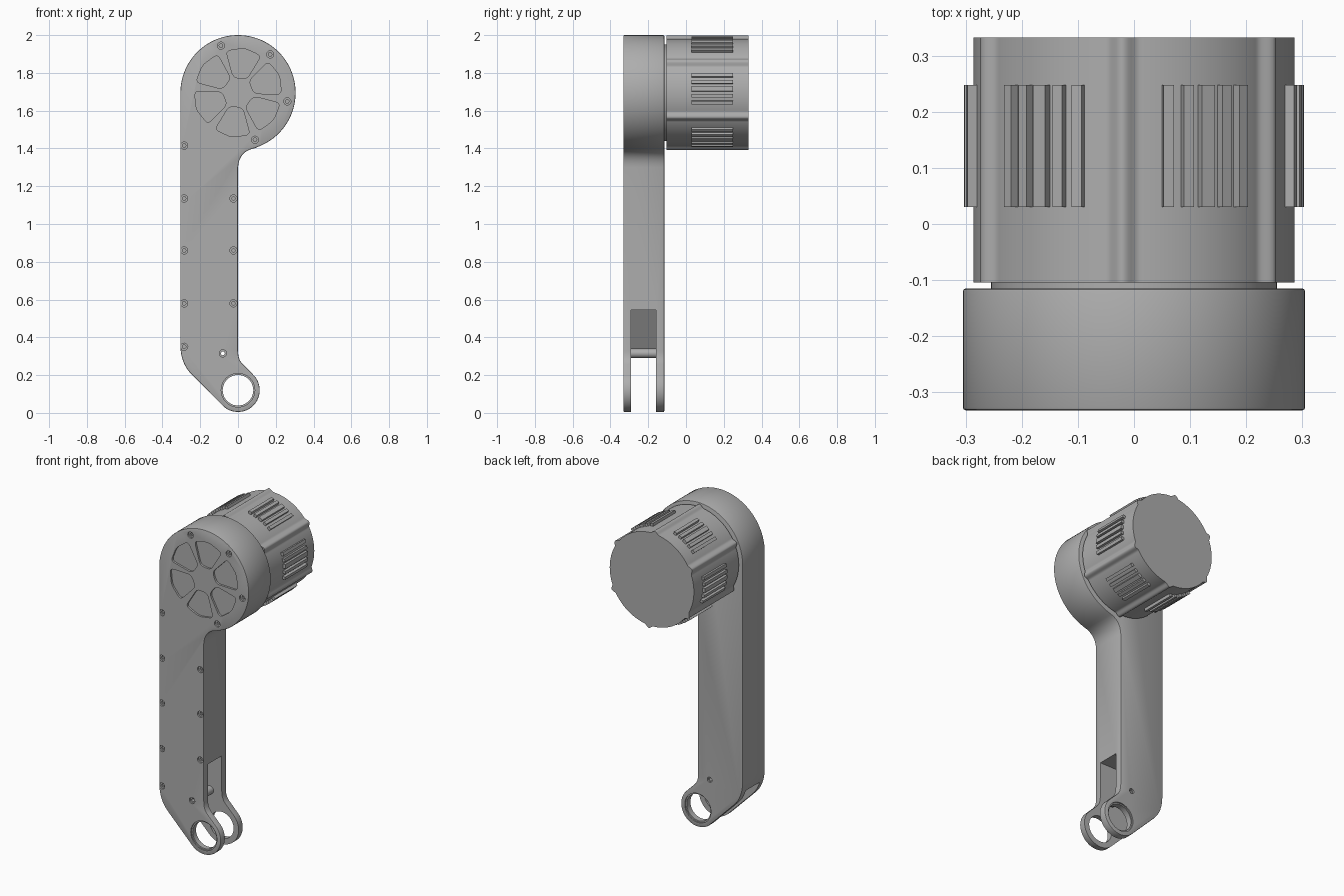
import bpy, bmesh
from math import sin, cos, radians, pi
from mathutils import Vector

cube = bpy.data.objects.get("Cube")
if cube:
    bpy.data.objects.remove(cube, do_unlink=True)

grey = bpy.data.materials.new("machined grey")
grey.use_nodes = True
grey.diffuse_color = (0.42, 0.42, 0.42, 1)
grey.node_tree.nodes["Principled BSDF"].inputs["Base Color"].default_value = grey.diffuse_color

FRONT, BACK, END = -0.332, -0.115, 0.332
HEAD = (0, 1.695)
EYE = (0, 0.12)


def polar(centre, r, deg):
    return (centre[0] + r * cos(radians(deg)), centre[1] + r * sin(radians(deg)))


def arc(centre, r, a0, a1, n):
    return [polar(centre, r, a0 + (a1 - a0) * i / n) for i in range(n + 1)]


def circle(centre, r, n=24):
    return arc(centre, r, 0, 360, n)[:-1]


def bend(a, b, c, n=8):
    """Smooth corner from a to c, pulled towards b."""
    a, b, c = Vector(a), Vector(b), Vector(c)
    return [tuple(a.lerp(b, i / n).lerp(b.lerp(c, i / n), i / n)) for i in range(n + 1)]


def rounded(points, size):
    out = []
    for i, p in enumerate(points):
        p = Vector(p)
        before, after = Vector(points[i - 1]), Vector(points[(i + 1) % len(points)])
        out += bend(p + (before - p).normalized() * size, p,
                    p + (after - p).normalized() * size, 5)
    return out


def prisms(name, parts):
    """Object made of x-z outlines, each extruded from y0 to y1."""
    bm = bmesh.new()
    for outline, y0, y1 in parts:
        base = bm.faces.new([bm.verts.new((x, y0, z)) for x, z in outline])
        new = bmesh.ops.extrude_face_region(bm, geom=[base])["geom"]
        bmesh.ops.translate(bm, vec=(0, y1 - y0, 0),
                            verts=[v for v in new if isinstance(v, bmesh.types.BMVert)])
    bmesh.ops.recalc_face_normals(bm, faces=bm.faces)
    mesh = bpy.data.meshes.new(name)
    bm.to_mesh(mesh)
    bm.free()
    mesh.materials.append(grey)
    obj = bpy.data.objects.new(name, mesh)
    bpy.context.collection.objects.link(obj)
    return obj


def activate(obj):
    bpy.ops.object.select_all(action="DESELECT")
    obj.select_set(True)
    bpy.context.view_layer.objects.active = obj


def soften(obj, width):
    activate(obj)
    mod = obj.modifiers.new("Edge", "BEVEL")
    mod.width, mod.segments, mod.angle_limit = width, 2, radians(50)
    bpy.ops.object.modifier_apply(modifier=mod.name)


def cut(obj, parts):
    cutter = prisms("cutter", parts)
    cutter.hide_render = True
    activate(obj)
    mod = obj.modifiers.new("Cut", "BOOLEAN")
    mod.operation, mod.solver, mod.object = "DIFFERENCE", "EXACT", cutter
    bpy.ops.object.modifier_apply(modifier=mod.name)
    bpy.data.objects.remove(cutter, do_unlink=True)


def smooth(obj):
    activate(obj)
    bpy.ops.object.shade_smooth_by_angle(angle=radians(30))


# Arm: round head, straight shank, angled foot with an eye
outline = arc(HEAD, 0.305, -66, 180, 56)
outline += bend((-0.305, 0.36), (-0.305, 0.263), (-0.245, 0.203))
outline += arc(EYE, 0.115, 225, 405, 32)
outline += bend((0.025, 0.258), (0, 0.283), (0, 0.33))
outline += bend((0, 1.3), (0.005, 1.385), (0.09, 1.402))
arm = prisms("arm", [(outline, FRONT, BACK)])
soften(arm, 0.005)

# Fork slot in the foot, open to the side and underneath
slot = [(-0.4, -0.1), (0.3, -0.1), (0.3, 0.545), (-0.12, 0.545), (-0.275, 0.29), (-0.4, 0.29)]
cut(arm, [(slot, -0.292, -0.158)])

# Eye holes with shallow counterbores
cut(arm, [(circle(EYE, 0.081, 40), -0.5, 0.1)])
cut(arm, [(circle(EYE, 0.089, 40), -0.5, FRONT + 0.008),
          (circle(EYE, 0.089, 40), BACK - 0.008, 0.1)])

# Six rounded pockets on the front of the head
pockets = []
for k in range(6):
    a = 82 + 60 * k
    corners = [polar(HEAD, 0.085, a - 25), polar(HEAD, 0.23, a - 24), polar(HEAD, 0.238, a),
               polar(HEAD, 0.23, a + 24), polar(HEAD, 0.085, a + 25)]
    pockets.append((rounded(corners, 0.026), -0.5, FRONT + 0.012))
cut(arm, pockets)

# Screws: round recess with a hex socket
pin = (-0.08, 0.315)
screws = [polar(HEAD, 0.265, 110 - 60 * k) for k in range(4)]
screws += [(-0.285, z) for z in (1.415, 1.135, 0.86, 0.58, 0.35)]
screws += [(-0.024, z) for z in (1.135, 0.86, 0.58)]
cut(arm, [(circle(s, 0.019, 20), -0.5, FRONT + 0.01) for s in screws + [pin]]
    + [(circle(pin, 0.016, 20), BACK - 0.01, 0.1)])
cut(arm, [(circle(s, 0.01, 6), -0.5, FRONT + 0.02) for s in screws])
cut(arm, [(circle(pin, 0.01, 16), -0.5, 0.1)])
smooth(arm)

# Spacer tube across the fork
spacer = prisms("fork_spacer", [(circle(pin, 0.025), -0.294, -0.156)])
cut(spacer, [(circle(pin, 0.01, 16), -0.5, 0.1)])
smooth(spacer)

# Neck between the arm and the motor
neck = prisms("motor_neck", [(circle(HEAD, 0.255, 64), BACK - 0.01, -0.1)])
smooth(neck)


# Motor housing with six rounded ridges
def housing_radius(deg):
    off = abs((deg - 34 + 30) % 60 - 30)
    return 0.286 + (0.0085 * (1 + cos(pi * off / 6)) if off < 6 else 0)


housing = prisms("motor_housing", [([polar(HEAD, housing_radius(a), a) for a in range(360)],
                                    -0.104, END)])
smooth(housing)

# Cooling fins in groups of five between the ridges
fins = []
for k in range(6):
    for i in range(-2, 3):
        a = 4 + 60 * k + 7.1 * i
        half = 2.5 if i == 0 else 1.8
        fins.append(([polar(HEAD, 0.275, a - half), polar(HEAD, 0.303, a - half),
                      polar(HEAD, 0.303, a + half), polar(HEAD, 0.275, a + half)], 0.03, 0.248))
prisms("cooling_fins", fins)
